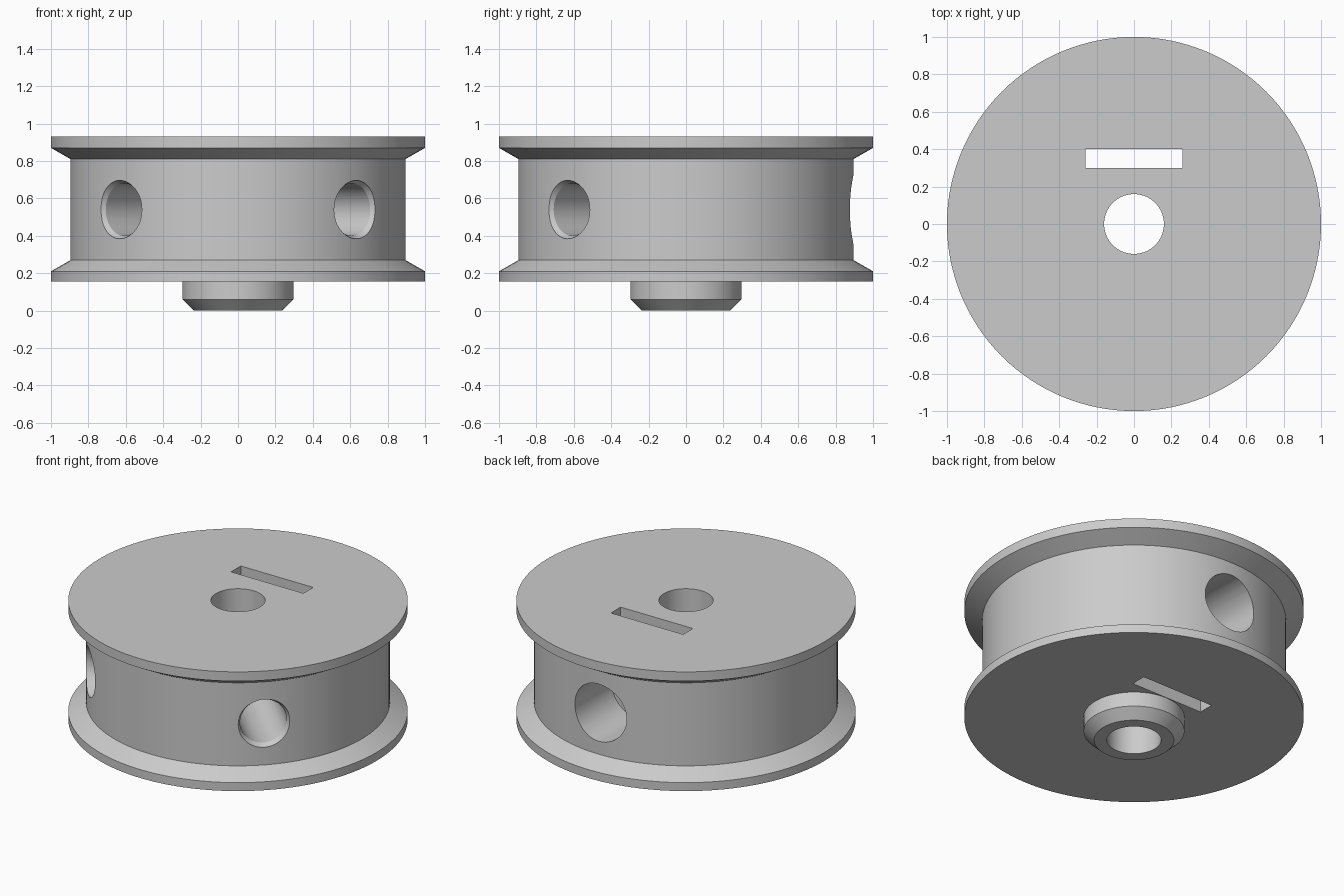
import bpy, bmesh, math
from mathutils import Matrix

cube = bpy.data.objects.get("Cube")
if cube:
    bpy.data.objects.remove(cube, do_unlink=True)

grey = bpy.data.materials.new("plain grey")
grey.use_nodes = True
colour = (0.6, 0.6, 0.6, 1)
grey.diffuse_color = colour
grey.node_tree.nodes["Principled BSDF"].inputs["Base Color"].default_value = colour


def make_object(name, bm):
    bmesh.ops.recalc_face_normals(bm, faces=bm.faces)
    mesh = bpy.data.meshes.new(name)
    bm.to_mesh(mesh)
    bm.free()
    mesh.materials.append(grey)
    obj = bpy.data.objects.new(name, mesh)
    bpy.context.collection.objects.link(obj)
    return obj


def lathe(name, profile, sides, matrix=Matrix()):
    """Turn a (radius, height) profile into a closed solid."""
    bm = bmesh.new()
    rings = []
    for r, z in profile:
        rings.append([bm.verts.new((r * math.cos(a), r * math.sin(a), z))
                      for a in (2 * math.pi * i / sides for i in range(sides))])
    for low, high in zip(rings, rings[1:]):
        for i in range(sides):
            j = (i + 1) % sides
            bm.faces.new((low[i], low[j], high[j], high[i]))
    bm.faces.new(rings[0][::-1])
    bm.faces.new(rings[-1])
    bm.transform(matrix)
    return make_object(name, bm)


def cut(target, cutter):
    mod = target.modifiers.new("cut", 'BOOLEAN')
    mod.operation = 'DIFFERENCE'
    mod.solver = 'EXACT'
    mod.object = cutter
    bpy.context.view_layer.objects.active = target
    bpy.ops.object.modifier_apply(modifier=mod.name)
    bpy.data.objects.remove(cutter, do_unlink=True)


def radial(degrees):
    """Place a lathe axis pointing outwards at mid height."""
    return (Matrix.Translation((0, 0, 0.54))
            @ Matrix.Rotation(math.radians(degrees), 4, 'Z')
            @ Matrix.Rotation(math.pi / 2, 4, 'Y'))


# Flanged drum with a chamfered hub underneath
wheel = lathe("flanged_wheel", [
    (0.235, 0), (0.297, 0.06), (0.297, 0.155), (1, 0.155), (1, 0.21),
    (0.895, 0.27), (0.895, 0.81), (1, 0.87), (1, 0.93)], 128)

# Centre bore
cut(wheel, lathe("bore_cutter", [(0.16, -0.2), (0.16, 1.2)], 64))

# Flat slot through the full height
bm = bmesh.new()
bmesh.ops.create_cube(bm, size=1, matrix=Matrix.Translation((0, 0.35, 0.5))
                      @ Matrix.Diagonal((0.52, 0.1, 1.6, 1)))
cut(wheel, make_object("slot_cutter", bm))

# Two front radial holes with countersunk mouths
for angle in (-45, -135):
    cut(wheel, lathe("front_hole_cutter", [
        (0.14, 0.05), (0.14, 0.86), (0.156, 0.884), (0.156, 1.1)], 48, radial(angle)))

# Stepped rear hole reaching the slot and the bore
cut(wheel, lathe("rear_hole_cutter", [
    (0.1, 0.03), (0.1, 0.5), (0.186, 0.5), (0.186, 1.1)], 48, radial(90)))

# Smooth round walls, crisp edges
bpy.ops.object.select_all(action='DESELECT')
wheel.select_set(True)
bpy.context.view_layer.objects.active = wheel
bpy.ops.object.shade_smooth_by_angle(angle=math.radians(20))
